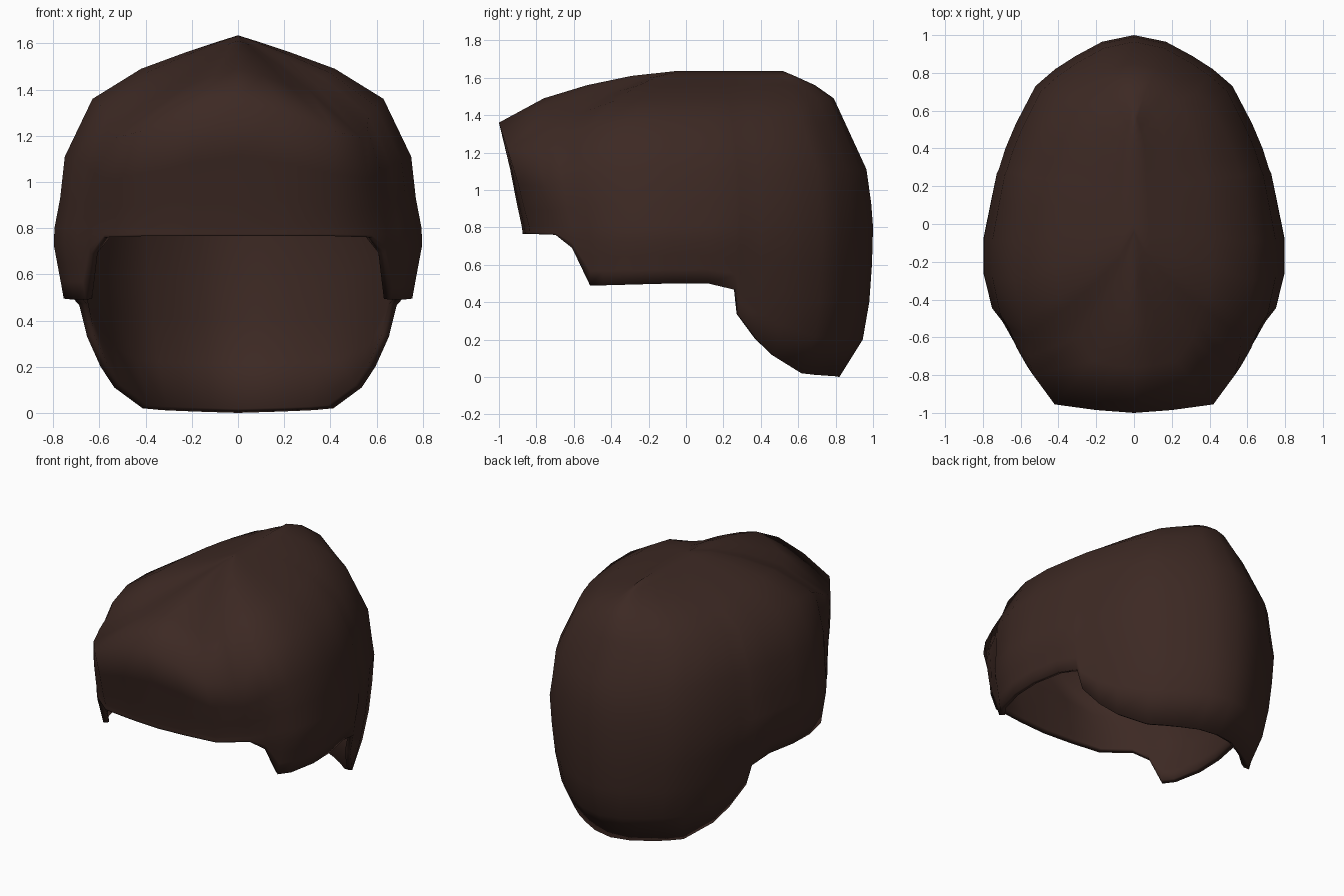
import bpy, bmesh

if "Cube" in bpy.data.objects:
    bpy.data.objects.remove(bpy.data.objects["Cube"])

# Profile by height: z, half width, front scale, back scale
PROFILE = [
    (0.00, 0.62, 0.87, 0.82), (0.02, 0.63, 0.87, 0.845), (0.11, 0.68, 0.87, 0.89),
    (0.20, 0.695, 0.87, 0.945), (0.43, 0.75, 0.87, 0.985), (0.50, 0.755, 0.87, 0.99),
    (0.74, 0.80, 0.87, 1.0), (0.80, 0.795, 0.877, 1.0), (0.93, 0.77, 0.905, 0.99),
    (1.11, 0.75, 0.94, 0.965), (1.36, 0.63, 1.0, 0.85), (1.49, 0.42, 0.76, 0.79),
    (1.56, 0.23, 0.53, 0.69), (1.61, 0.08, 0.29, 0.58), (1.635, 0.0, 0.06, 0.52),
]
# Half outline from front to back: x, y, height of the hem, drop of the brow line
OUTLINE = [
    (0, -1, .765, 0), (.20, -.985, .765, .05), (.42, -.955, .765, .14),
    (.58, -.80, .76, .17), (.645, -.70, .69, .13), (.70, -.59, .49, .07),
    (.755, -.51, .49, .03), (.80, -.30, .495, 0), (.80, -.09, .50, 0),
    (.76, .12, .50, 0), (.73, .27, .465, 0), (.72, .29, .33, 0),
    (.685, .40, .20, 0), (.63, .53, .11, 0), (.525, .73, .02, 0),
    (.42, .82, .012, 0), (.31, .89, .008, 0), (.17, .965, .004, 0), (0, 1, 0, 0),
]
UPPER_ROWS = [0.93, 1.11, 1.36, 1.49, 1.56, 1.61, 1.635]
LOWER_STEPS = 4


def profile(z):
    for a, b in zip(PROFILE, PROFILE[1:]):
        if z <= b[0]:
            t = (z - a[0]) / (b[0] - a[0])
            return [p + (q - p) * t for p, q in zip(a[1:], b[1:])]
    return PROFILE[-1][1:]


def column(x, y, hem, drop):
    zs = [hem + (0.8 - hem) * i / LOWER_STEPS for i in range(LOWER_STEPS + 1)]
    pts = []
    for z in zs + UPPER_ROWS:
        width, front, back = profile(z)
        sx = width / 0.8
        # the brow stays wide up to its edge
        if 0.8 < z < 1.4:
            sx += (1 - sx) * min(1, max(0, (-y - 0.55) / 0.4))
        # the brow edge slopes down towards its corners
        bump = (z - 0.8) / 0.56 if z <= 1.36 else (1.635 - z) / 0.275
        pts.append((x * sx, y * (front if y < 0 else back), z - drop * max(0, bump)))
    return pts


# Full loop of columns: right half, then its mirror image
half = [column(*p) for p in OUTLINE]
mirror = [[(-x, y, z) for x, y, z in c] for c in reversed(half[1:-1])]
columns = half + mirror

bm = bmesh.new()
grid = [[bm.verts.new(p) for p in c] for c in columns]
for i, a in enumerate(grid):
    b = grid[(i + 1) % len(grid)]
    for j in range(len(a) - 1):
        bm.faces.new((a[j], b[j], b[j + 1], a[j + 1]))
# Close the crown along its ridge
bmesh.ops.remove_doubles(bm, verts=bm.verts, dist=0.0005)
bmesh.ops.recalc_face_normals(bm, faces=bm.faces)
top = max(bm.faces, key=lambda f: f.calc_center_median().z)
if top.normal.z < 0:
    bmesh.ops.reverse_faces(bm, faces=bm.faces)
for f in bm.faces:
    f.smooth = True

mesh = bpy.data.meshes.new("hair_shell")
bm.to_mesh(mesh)
bm.free()
hair = bpy.data.objects.new("hair_shell", mesh)
bpy.context.collection.objects.link(hair)

# Thin wall with an inner lining
wall = hair.modifiers.new("wall", 'SOLIDIFY')
wall.thickness = 0.035
wall.offset = -1

mat = bpy.data.materials.new("dark_brown")
mat.diffuse_color = (0.046, 0.022, 0.017, 1)
mat.use_nodes = True
mat.node_tree.nodes["Principled BSDF"].inputs["Base Color"].default_value = mat.diffuse_color
mesh.materials.append(mat)
